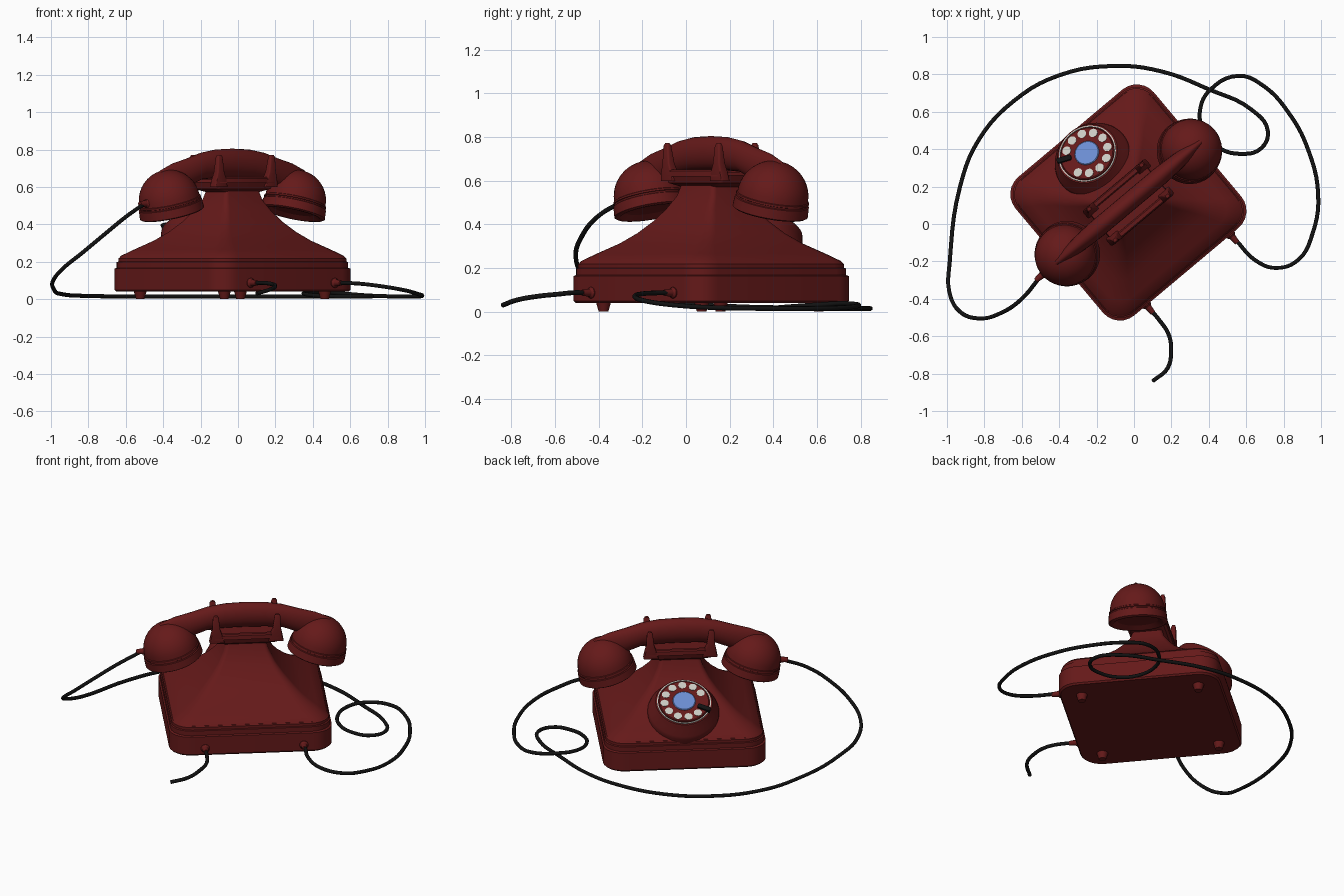
import bpy, bmesh
from math import sin, cos, pi, radians
from mathutils import Matrix, Vector

def material(name, rgb):
    m = bpy.data.materials.new(name)
    m.diffuse_color = (*rgb, 1)
    return m

RED = material("dark_red", (0.13, 0.01, 0.01))
BLACK = material("black", (0.006, 0.006, 0.006))
IVORY = material("ivory", (0.6, 0.6, 0.55))
BLUE = material("blue", (0.15, 0.27, 0.65))

T = Matrix.Translation
# Local frame: X along the handset, Y towards the dial
PHONE = T((-0.03, 0.115, 0)) @ Matrix.Rotation(radians(40), 4, 'Z')

def loft(name, rings, mat, mtx=PHONE, angle=30):
    """Skin between closed rings of equal point count, ends capped."""
    bm = bmesh.new()
    loops = [[bm.verts.new(mtx @ Vector(p)) for p in ring] for ring in rings]
    n = len(loops[0])
    for a, b in zip(loops, loops[1:]):
        for i in range(n):
            j = (i + 1) % n
            bm.faces.new((a[i], a[j], b[j], b[i]))
    bm.faces.new(loops[0])
    bm.faces.new(loops[-1])
    bmesh.ops.remove_doubles(bm, verts=bm.verts, dist=1e-5)
    bmesh.ops.recalc_face_normals(bm, faces=bm.faces)
    me = bpy.data.meshes.new(name)
    bm.to_mesh(me)
    bm.free()
    me.materials.append(mat)
    ob = bpy.data.objects.new(name, me)
    bpy.context.collection.objects.link(ob)
    bpy.ops.object.select_all(action='DESELECT')
    ob.select_set(True)
    bpy.context.view_layer.objects.active = ob
    bpy.ops.object.shade_smooth_by_angle(angle=radians(angle))
    return ob

def lathe(name, profile, mat, mtx, seg=40):
    """Revolve (radius, height) points about local Z."""
    rings = [[(max(r, 1e-4) * cos(2 * pi * i / seg), max(r, 1e-4) * sin(2 * pi * i / seg), z)
              for i in range(seg)] for r, z in profile]
    return loft(name, rings, mat, mtx)

def rounded(a, b, r, z, x=0, y=0, seg=6):
    """Rounded rectangle ring with half sizes a, b."""
    pts = []
    for k, (sx, sy) in enumerate(((1, 1), (-1, 1), (-1, -1), (1, -1))):
        for i in range(seg + 1):
            t = (k + i / seg) * pi / 2
            pts.append((x + sx * (a - r) + r * cos(t), y + sy * (b - r) + r * sin(t), z))
    return pts

# Base slab with stepped lip
loft("base", [rounded(a, a, 0.12, z) for z, a in (
    (0.04, 0.475), (0.05, 0.483), (0.163, 0.483), (0.168, 0.474), (0.198, 0.474),
    (0.201, 0.468), (0.218, 0.468), (0.224, 0.462))], RED)

# Concave pyramid body rising to the neck
loft("body", [rounded(a, b, r, z) for z, a, b, r in (
    (0.215, 0.465, 0.465, 0.11), (0.232, 0.455, 0.455, 0.11), (0.265, 0.40, 0.40, 0.09),
    (0.313, 0.32, 0.31, 0.06), (0.36, 0.265, 0.245, 0.05), (0.414, 0.212, 0.19, 0.04),
    (0.47, 0.168, 0.145, 0.03), (0.53, 0.135, 0.105, 0.025), (0.595, 0.115, 0.085, 0.02))], RED)

# Feet
for sx in (-1, 1):
    for sy in (-1, 1):
        lathe("foot", [(0.022, 0), (0.035, 0.045)], RED, PHONE @ T((sx * 0.35, sy * 0.35, 0)), 16)

# Cradle saddle, side rails and prongs
loft("cradle", [rounded(a, b, 0.02, z) for z, a, b in (
    (0.57, 0.115, 0.08), (0.59, 0.19, 0.105), (0.625, 0.20, 0.115), (0.64, 0.195, 0.11))], RED)
for sy in (-1, 1):
    loft("cradle_rail", [rounded(0.2, h, 0.01, z, 0, sy * 0.105, 2) for z, h in (
        (0.62, 0.018), (0.645, 0.016), (0.652, 0.01))], RED)
    for sx in (-1, 1):
        loft("cradle_prong", [rounded(a, b, 0.008, z, sx * x, sy * y, 3) for z, a, b, x, y in (
            (0.60, 0.045, 0.025, 0.175, 0.095), (0.64, 0.036, 0.024, 0.177, 0.10),
            (0.68, 0.024, 0.02, 0.18, 0.104), (0.76, 0.017, 0.013, 0.183, 0.108),
            (0.772, 0.011, 0.009, 0.183, 0.108))], RED)

# Handset grip: arched loft, rings across the local X axis
half = ((0, 0.805, 0.65, 0.05), (0.12, 0.80, 0.648, 0.05), (0.22, 0.783, 0.64, 0.05),
        (0.32, 0.752, 0.60, 0.045), (0.42, 0.725, 0.56, 0.036), (0.5, 0.69, 0.53, 0.025),
        (0.56, 0.625, 0.52, 0.012))
stations = [(-u, t, b, w) for u, t, b, w in reversed(half[1:])] + list(half)
loft("handset_grip", [[(u, w * cos(2 * pi * i / 20), (t + b) / 2 + (t - b) / 2 * sin(2 * pi * i / 20))
                       for i in range(20)] for u, t, b, w in stations], RED, angle=45)

# Handset ear and mouth bells, tilted outwards
dome = [(0.164 * cos(t * pi / 20), 0.075 + 0.165 * sin(t * pi / 20)) for t in range(11)]
rim = [(0, 0.025), (0.12, 0.02), (0.15, 0.0), (0.166, 0.0), (0.175, 0.006),
       (0.172, 0.052), (0.166, 0.055), (0.166, 0.062), (0.17, 0.064), (0.169, 0.072)]
for name, s in (("mouth_bell", -1), ("ear_bell", 1)):
    lathe(name, rim + dome, RED, PHONE @ T((s * 0.42, 0, 0.455)) @ Matrix.Rotation(s * radians(15), 4, 'Y'))

# Dial: housing, finger wheel, trim ring, number spots, hub, stop
DIAL = PHONE @ T((0, 0.34, 0.415)) @ Matrix.Rotation(radians(-28), 4, 'X')
lathe("dial_housing", [(0.212, -0.16), (0.212, -0.09), (0.205, -0.07), (0.185, -0.04), (0.174, -0.012),
                       (0.168, -0.002), (0, -0.002)], RED, DIAL, 48)
lathe("dial_trim_ring", [(0.16, -0.01), (0.16, 0.004), (0.154, 0.004), (0.154, -0.01)], IVORY, DIAL, 48)
lathe("finger_wheel", [(0.15, -0.005), (0.15, 0.006), (0.145, 0.01), (0, 0.01)], RED, DIAL, 48)
for k in range(10):
    t = radians(130 - 31.3 * k)
    spot = DIAL @ T((0.117 * cos(t), 0.117 * sin(t), 0))
    lathe("number_spot", [(0.024, 0), (0.024, 0.012), (0, 0.012)], IVORY, spot, 20)
lathe("dial_hub", [(0.068, 0), (0.068, 0.013), (0.064, 0.016), (0, 0.016)], BLUE, DIAL, 32)
STOP = DIAL @ Matrix.Rotation(radians(153), 4, 'Z')
loft("finger_stop", [rounded(0.04, 0.014, 0.008, z, 0.128, 0, 3) for z in (-0.005, 0.022)], BLACK, STOP)

# Cord boots
def boot(pos, direction):
    q = Vector(direction).to_track_quat('Z', 'Y').to_matrix().to_4x4()
    lathe("cord_boot", [(0.026, -0.03), (0.026, 0.015), (0.018, 0.025), (0.014, 0.065)], RED, T(pos) @ q, 16)

boot((-0.475, -0.26, 0.512), (-0.77, -0.64, -0.05))
boot((0.51, -0.05, 0.087), (0.64, -0.77, 0))
boot((0.06, -0.425, 0.087), (0.64, -0.77, 0))

# Cords
def cord(name, pts):
    cu = bpy.data.curves.new(name, 'CURVE')
    cu.dimensions = '3D'
    cu.bevel_depth = 0.011
    cu.bevel_resolution = 2
    cu.resolution_u = 5
    cu.use_fill_caps = True
    sp = cu.splines.new('BEZIER')
    sp.bezier_points.add(len(pts) - 1)
    for bp, p in zip(sp.bezier_points, pts):
        bp.co = p
        bp.handle_left_type = bp.handle_right_type = 'AUTO'
    cu.materials.append(BLACK)
    bpy.context.collection.objects.link(bpy.data.objects.new(name, cu))

cord("handset_cord", [
    (-0.5, -0.28, 0.51), (-0.6, -0.4, 0.44), (-0.71, -0.475, 0.35), (-0.83, -0.505, 0.25),
    (-0.935, -0.465, 0.165), (-0.988, -0.36, 0.1), (-0.985, -0.2, 0.055), (-0.93, 0.2, 0.025),
    (-0.83, 0.45, 0.018), (-0.64, 0.66, 0.015), (-0.4, 0.795, 0.015), (-0.1, 0.845, 0.015),
    (0.15, 0.815, 0.015), (0.4, 0.72, 0.015), (0.63, 0.61, 0.015), (0.715, 0.5, 0.015),
    (0.68, 0.405, 0.015), (0.57, 0.375, 0.015), (0.45, 0.41, 0.018), (0.37, 0.5, 0.025),
    (0.355, 0.62, 0.033), (0.41, 0.72, 0.038), (0.56, 0.792, 0.03), (0.69, 0.74, 0.02),
    (0.83, 0.59, 0.015), (0.93, 0.4, 0.015), (0.985, 0.15, 0.018), (0.955, -0.05, 0.03),
    (0.88, -0.19, 0.05), (0.76, -0.235, 0.07), (0.65, -0.195, 0.083), (0.54, -0.08, 0.087)])
cord("line_cord", [(0.09, -0.46, 0.087), (0.14, -0.52, 0.087), (0.185, -0.59, 0.08),
                   (0.198, -0.67, 0.072), (0.18, -0.77, 0.055), (0.1, -0.84, 0.03)])
